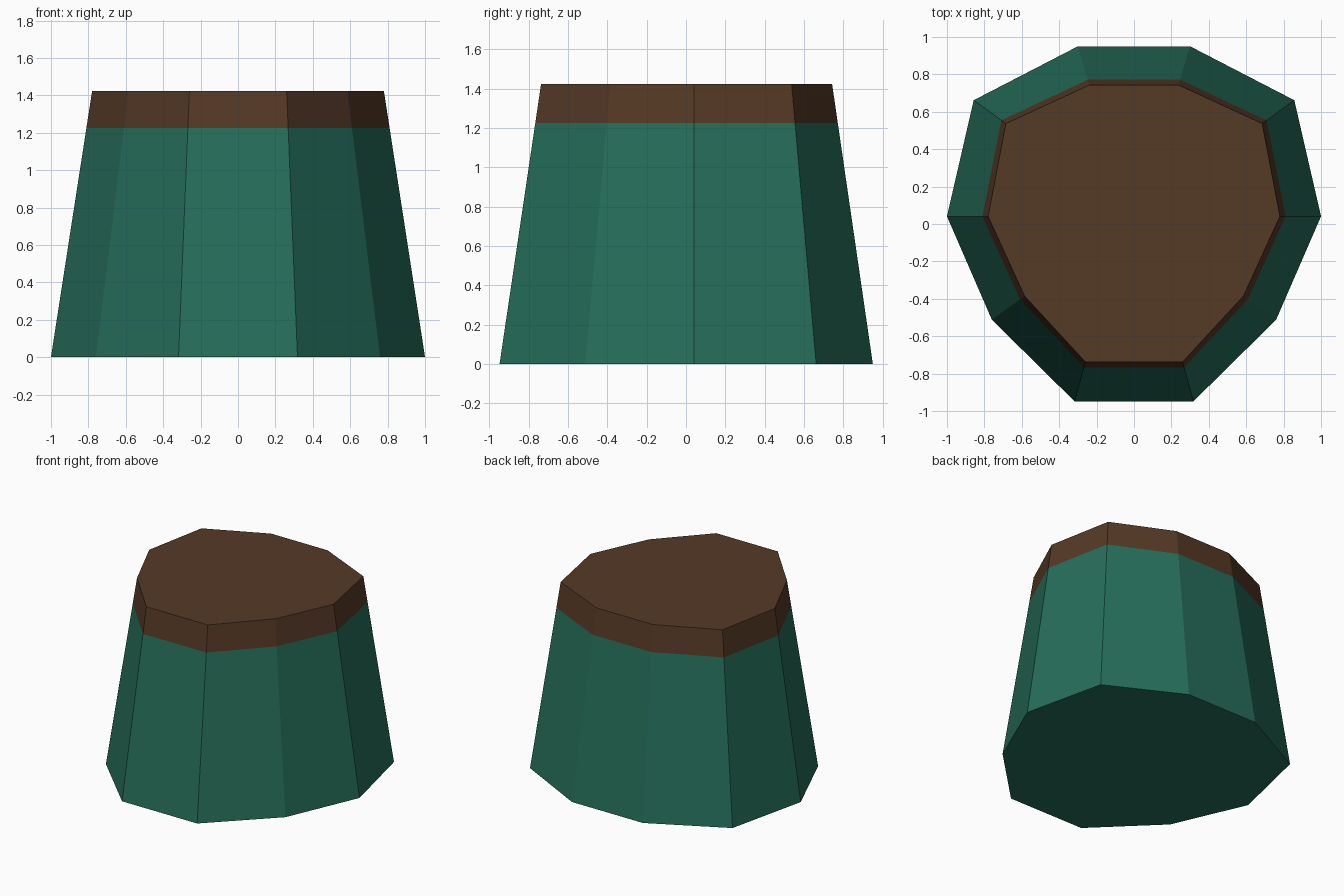
import bpy, bmesh
from mathutils import Vector

if "Cube" in bpy.data.objects:
    bpy.data.objects.remove(bpy.data.objects["Cube"])

H, BAND = 1.423, 1.225

# Right-hand half outlines, back to front
BASE = [(0.30, 0.95), (0.857, 0.662), (1.0, 0.041), (0.76, -0.512), (0.318, -0.948)]
TOP = [(0.238, 0.743), (0.685, 0.537), (0.78, 0.041), (0.585, -0.385), (0.26, -0.737)]


def outline(half, z):
    """Mirror a half outline across x = 0, counter-clockwise from above."""
    left = [(-x, y) for x, y in half]
    return [Vector((x, y, z)) for x, y in left + half[::-1]]


def material(name, color):
    m = bpy.data.materials.new(name)
    m.diffuse_color = (*color, 1)
    m.use_nodes = True
    m.node_tree.nodes["Principled BSDF"].inputs["Base Color"].default_value = m.diffuse_color
    return m


lower, upper = outline(BASE, 0), outline(TOP, H)
middle = [a.lerp(b, BAND / H) for a, b in zip(lower, upper)]

# Tapered ten-sided trunk: green sides, brown band and flat top
bm = bmesh.new()
rings = [[bm.verts.new(p) for p in ring] for ring in (lower, middle, upper)]
n = len(lower)
bm.faces.new(rings[0][::-1])
for level in range(2):
    a, b = rings[level], rings[level + 1]
    for i in range(n):
        j = (i + 1) % n
        bm.faces.new((a[i], a[j], b[j], b[i])).material_index = level
bm.faces.new(rings[2]).material_index = 1
bmesh.ops.recalc_face_normals(bm, faces=bm.faces)

mesh = bpy.data.meshes.new("tapered_block")
bm.to_mesh(mesh)
bm.free()
mesh.materials.append(material("green", (0.019, 0.156, 0.102)))
mesh.materials.append(material("brown", (0.091, 0.041, 0.019)))
bpy.context.collection.objects.link(bpy.data.objects.new("tapered_block", mesh))
